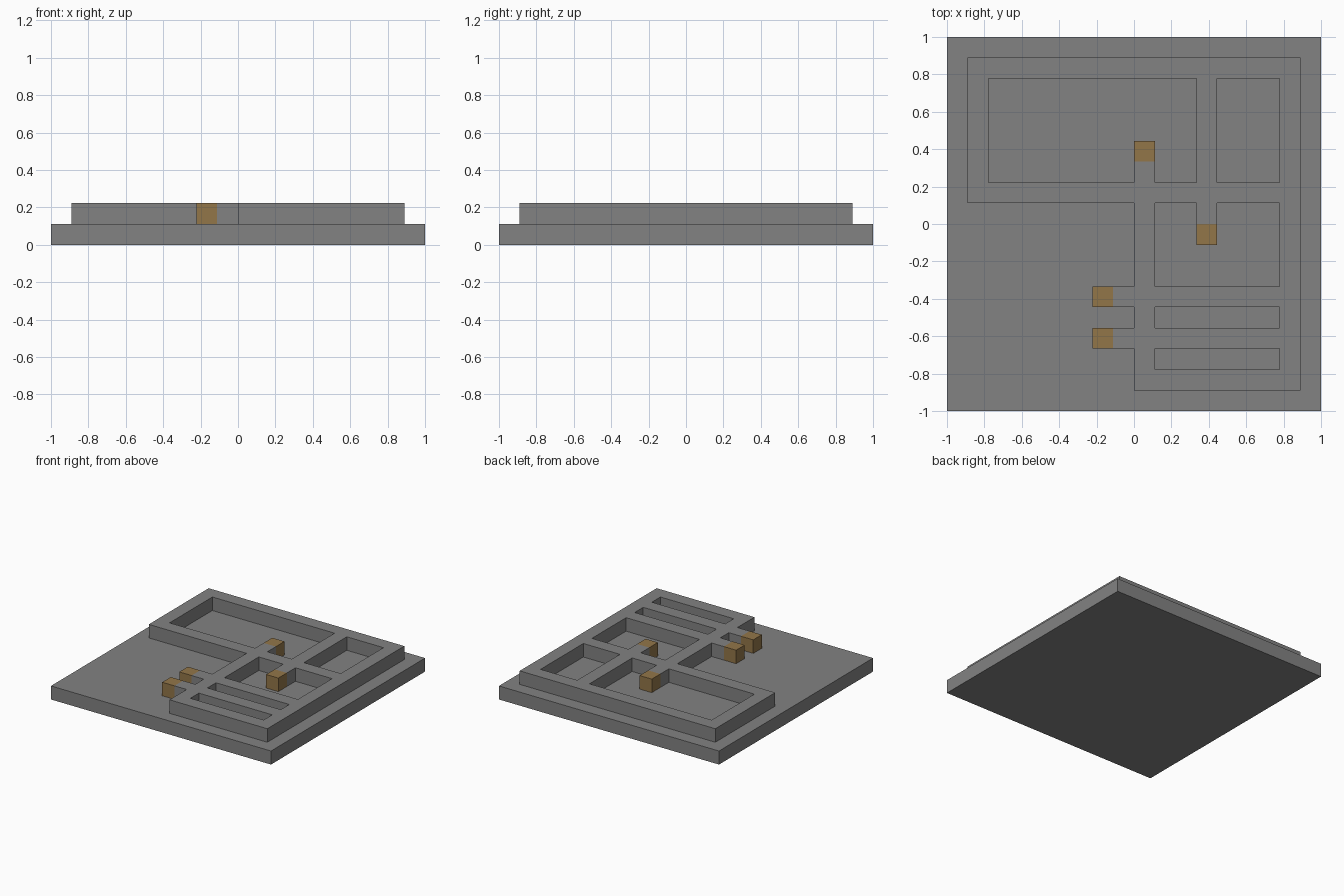
import bpy
import bmesh

cube = bpy.data.objects.get("Cube")
if cube:
    bpy.data.objects.remove(cube, do_unlink=True)

U = 1 / 9  # one floor-plan cell


def make_material(name, rgb):
    mat = bpy.data.materials.new(name)
    mat.use_nodes = True
    mat.diffuse_color = (*rgb, 1)
    mat.node_tree.nodes["Principled BSDF"].inputs["Base Color"].default_value = (*rgb, 1)
    return mat


stone = make_material("stone grey", (0.225, 0.225, 0.225))
wood = make_material("door brown", (0.29, 0.18, 0.066))


def box(name, x0, x1, y0, y1, z0, z1, mat):
    """Box given by its limits in cells."""
    bpy.ops.mesh.primitive_cube_add(size=1)
    obj = bpy.context.object
    obj.name = name
    obj.location = ((x0 + x1) / 2 * U, (y0 + y1) / 2 * U, (z0 + z1) / 2 * U)
    obj.scale = ((x1 - x0) * U, (y1 - y0) * U, (z1 - z0) * U)
    bpy.ops.object.transform_apply(location=True, rotation=False, scale=True)
    obj.data.materials.append(mat)
    return obj


# Floor slab
box("floor_slab", -9, 9, -9, 9, 0, 1, stone)

# Wall strips on the plan: x0, x1, y0, y1
strips = [
    (-8, 8, 7, 8),    # back wall
    (-8, -7, 1, 8),   # right end of the large room
    (7, 8, -8, 8),    # left side wall
    (-8, 8, 1, 2),    # cross wall
    (3, 4, 0, 7),     # divider and its door stub
    (0, 1, -8, 3),    # inner side wall and its door stub
    (-1, 8, -4, -3),  # front partitions with porch stubs
    (-1, 8, -6, -5),
    (0, 8, -8, -7),   # front wall
]
cells = {(x, y) for x0, x1, y0, y1 in strips
         for x in range(x0, x1) for y in range(y0, y1)}

# Joined wall plan, raised to wall height
bm = bmesh.new()
for x, y in sorted(cells):
    corners = [(x, y), (x + 1, y), (x + 1, y + 1), (x, y + 1)]
    bm.faces.new([bm.verts.new((cx * U, cy * U, U)) for cx, cy in corners])
bmesh.ops.remove_doubles(bm, verts=bm.verts, dist=0.001)
mesh = bpy.data.meshes.new("walls")
bm.to_mesh(mesh)
bm.free()
mesh.materials.append(stone)
walls = bpy.data.objects.new("walls", mesh)
bpy.context.collection.objects.link(walls)
raise_walls = walls.modifiers.new("wall_height", "SOLIDIFY")
raise_walls.thickness = U
raise_walls.offset = 1

# Door blocks at the ends of the stubs
doors = {
    "large_room_door": (0, 3),
    "middle_room_door": (3, -1),
    "porch_door_back": (-2, -4),
    "porch_door_front": (-2, -6),
}
for name, (x, y) in doors.items():
    box(name, x, x + 1, y, y + 1, 1, 2, wood)
